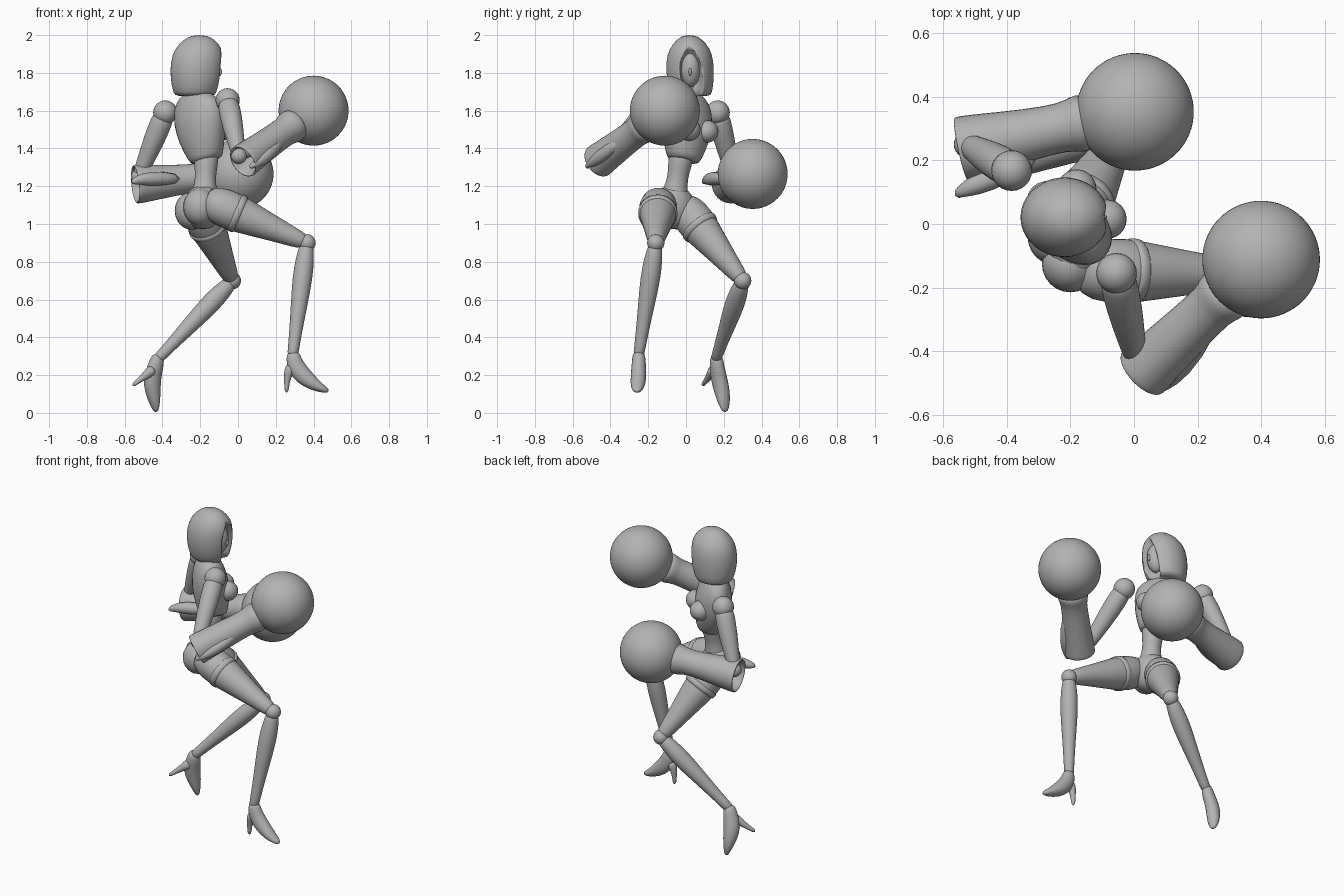
import bpy, bmesh, math
from mathutils import Vector

if "Cube" in bpy.data.objects:
    bpy.data.objects.remove(bpy.data.objects["Cube"], do_unlink=True)

grey = bpy.data.materials.new("plain grey")
grey.use_nodes = True
grey.diffuse_color = (0.45, 0.45, 0.45, 1)
grey.node_tree.nodes["Principled BSDF"].inputs["Base Color"].default_value = grey.diffuse_color


def finish(name, bm, subdivide=True):
    bmesh.ops.recalc_face_normals(bm, faces=bm.faces)
    for face in bm.faces:
        face.smooth = True
    mesh = bpy.data.meshes.new(name)
    bm.to_mesh(mesh)
    bm.free()
    mesh.materials.append(grey)
    obj = bpy.data.objects.new(name, mesh)
    bpy.context.collection.objects.link(obj)
    if subdivide:
        obj.modifiers.new("smooth", "SUBSURF").levels = 1
        obj.modifiers["smooth"].render_levels = 1
    return obj


def loft(name, points, radii, wide=(0, 1, 0), axis=None, sides=16):
    """Skin rings along a path; a radius may be (wide, deep)."""
    pts = [Vector(p) for p in points]
    bm = bmesh.new()
    rings = []
    for i, (p, r) in enumerate(zip(pts, radii)):
        a, b = r if isinstance(r, tuple) else (r, r)
        t = axis or (pts[min(i + 1, len(pts) - 1)] - pts[max(i - 1, 0)])
        t = t.normalized()
        u = Vector(wide)
        u = (u - t * u.dot(t)).normalized()
        v = t.cross(u)
        angles = [math.tau * k / sides for k in range(sides)]
        rings.append([bm.verts.new(p + u * a * math.cos(w) + v * b * math.sin(w)) for w in angles])
    for low, high in zip(rings, rings[1:]):
        for k in range(sides):
            n = (k + 1) % sides
            bm.faces.new((low[k], low[n], high[n], high[k]))
    bm.faces.new(rings[0])
    bm.faces.new(rings[-1])
    return finish(name, bm)


def limb(name, start, end, profile, wide=(0, 1, 0)):
    """Straight tapered part: profile lists (fraction, radius)."""
    s, e = Vector(start), Vector(end)
    return loft(name, [s.lerp(e, f) for f, r in profile], [r for f, r in profile], wide, e - s)


def ball(name, center, size, segments=32):
    bm = bmesh.new()
    bmesh.ops.create_uvsphere(bm, u_segments=segments, v_segments=segments // 2, radius=1)
    size = size if isinstance(size, tuple) else (size,) * 3
    for v in bm.verts:
        v.co = Vector(center) + Vector(a * b for a, b in zip(v.co, size))
    return finish(name, bm, False)


# Torso, turned towards +x +y
across = (0.7, -0.7, 0)
loft("chest",
     [(-.165, -.015, 1.33), (-.17, -.012, 1.35), (-.19, 0, 1.45), (-.205, .005, 1.55),
      (-.215, .005, 1.63), (-.22, .01, 1.68), (-.22, .01, 1.705)],
     [(.085, .08), (.10, .088), (.145, .11), (.165, .112), (.16, .09), (.11, .065), (.05, .05)], across)
for side, center in (("left", (-.18, .11, 1.49)), ("right", (-.085, .015, 1.50))):
    ball(side + "_bust", center, (.062, .062, .06), 24)
limb("waist", (-.178, -.065, 1.12), (-.165, -.015, 1.42),
     [(0, .085), (.2, .066), (.4, .054), (.6, .062), (1, .075)])
loft("pelvis",
     [(-.178, -.06, 1.20), (-.18, -.065, 1.16), (-.185, -.065, 1.10), (-.19, -.06, 1.03), (-.19, -.05, .97)],
     [(.06, .06), (.10, .09), (.125, .105), (.115, .10), (.05, .05)], (.45, -.9, 0))
for side, center in (("left", (-.245, -.04, 1.07)), ("right", (-.20, -.125, 1.09))):
    ball(side + "_buttock", center, (.09, .09, .10), 24)
limb("neck", (-.215, .01, 1.64), (-.19, .02, 1.80), [(0, .06), (.3, .045), (1, .045)])

# Hood with a scooped opening, and the masked face inside
hood = loft("hood",
            [(-.225, .03, 1.675), (-.225, .03, 1.69), (-.22, .022, 1.77), (-.217, .02, 1.86),
             (-.208, .02, 1.93), (-.205, .018, 1.98), (-.205, .018, 2.0)],
            [(.095, .105), (.11, .118), (.127, .14), (.128, .142), (.11, .128), (.065, .08), (.03, .035)],
            axis=Vector((0, 0, 1)), sides=24)
cutter = loft("hood_cutter",
              [(-.06, .045, 1.62), (-.06, .04, 1.72), (-.06, .025, 1.82), (-.055, .02, 1.89), (-.05, .02, 1.955)],
              [(.05, .10), (.065, .11), (.07, .11), (.05, .09), (.008, .03)], axis=Vector((0, 0, 1)))
cutter.hide_render = True
cutter.hide_viewport = True
cutter.display_type = "WIRE"
cut = hood.modifiers.new("opening", "BOOLEAN")
cut.operation = "DIFFERENCE"
cut.object = cutter
ball("face", (-.155, .022, 1.82), (.06, .055, .095))
ball("nose", (-.097, .022, 1.805), (.012, .008, .022), 12)
limb("mask_band", (-.155, .022, 1.826), (-.155, .022, 1.834), [(0, (.057, .062)), (1, (.057, .062))])

# Arms with round gloves
arms = {
    "left": ((-.385, .168, 1.59), (-.525, .25, 1.25), (.003, .353, 1.265), (-.545, .235, 1.21), .106),
    "right": ((-.055, -.155, 1.655), (.005, -.42, 1.36), (.40, -.112, 1.60), (.025, -.468, 1.33), .095),
}
for side, (shoulder, elbow, fist, cuff, flare) in arms.items():
    ball(side + "_shoulder", shoulder, .064, 24)
    limb(side + "_upper_arm", shoulder, elbow,
         [(0, .05), (.12, .06), (.4, .058), (.75, .046), (.95, .038), (1, .03)])
    ball(side + "_elbow", elbow, .042, 24)
    limb(side + "_forearm", elbow, fist, [(0, .035), (.2, .042), (.6, .04)])
    ball(side + "_glove_ball", fist, .185, 64)
    limb(side + "_glove_cuff", fist, cuff,
         [(.24, .07), (.28, .093), (.34, .092), (.40, .077), (.6, .082), (.88, flare - .005),
          (.98, flare), (1, flare - .002), (1, flare - .012), (.96, flare - .016), (.72, .06)], (0, 0, 1))
loft("left_cuff_fin", [(-.565, .09, 1.22), (-.53, .11, 1.235), (-.47, .135, 1.24), (-.30, .21, 1.24)],
     [.012, .025, .042, .03])
loft("right_cuff_fin", [(.06, -.53, 1.30), (.09, -.51, 1.315), (.14, -.46, 1.35), (.24, -.33, 1.45)],
     [.01, .02, .04, .03])

# Legs
legs = {
    "left": ((-.205, -.005, 1.08), (-.03, .30, .70), (-.42, .16, .29)),
    "right": ((-.13, -.145, 1.11), (.365, -.16, .90), (.29, -.25, .31)),
}
for side, (hip, knee, ankle) in legs.items():
    limb(side + "_thigh", hip, knee,
         [(-.1, .06), (0, .10), (.2, .108), (.45, .085), (.75, .06), (.95, .045), (1, .03)])
    limb(side + "_thigh_band", hip, knee, [(.22, .09), (.225, .111), (.30, .104), (.305, .09)])
    ball(side + "_knee", knee, .046, 24)
    limb(side + "_shin", knee, ankle,
         [(0, .03), (.05, .042), (.22, .054), (.4, .052), (.7, .038), (.95, .03), (1.03, .03)])

# Heeled shoes
widths = [.033, (.037, .045), (.042, .052), (.042, .042), (.034, .024), (.014, .01)]
loft("right_shoe",
     [(.29, -.25, .33), (.295, -.25, .27), (.325, -.25, .215), (.38, -.253, .165), (.44, -.258, .13), (.482, -.26, .113)],
     widths, (0, 1, 0))
loft("right_heel", [(.285, -.25, .25), (.265, -.25, .21), (.258, -.25, .16), (.257, -.25, .105)],
     [.035, .024, .014, .011])
loft("left_shoe",
     [(-.42, .16, .315), (-.435, .163, .25), (-.457, .175, .18), (-.45, .193, .105), (-.44, .203, .045), (-.433, .207, .002)],
     widths, (.5, -.8, 0))
loft("left_heel", [(-.445, .15, .235), (-.48, .133, .205), (-.52, .11, .175), (-.56, .085, .143)],
     [.035, .024, .014, .011], (.5, -.8, 0))
